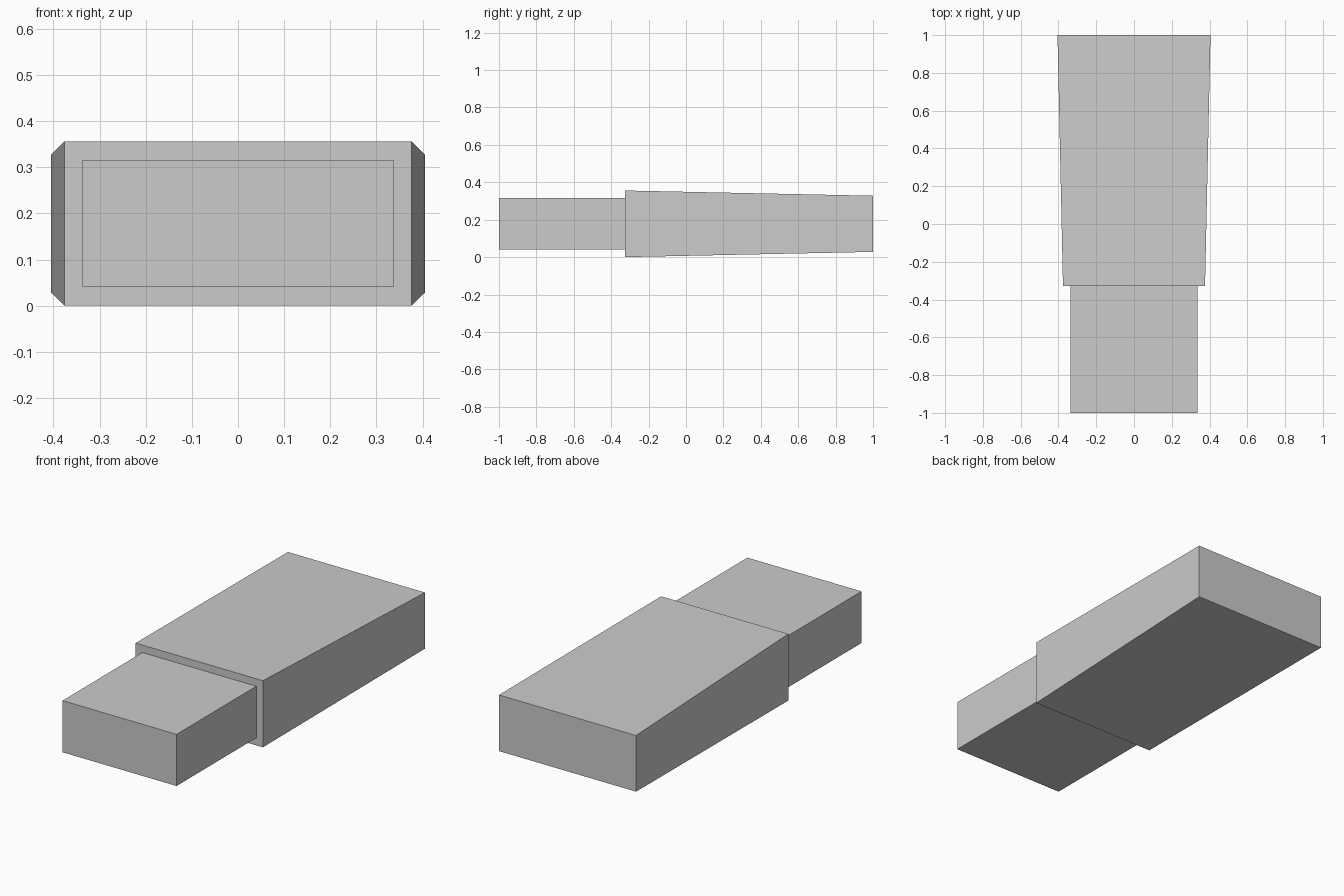
import bpy
import bmesh

cube = bpy.data.objects.get("Cube")
if cube:
    bpy.data.objects.remove(cube, do_unlink=True)

grey = bpy.data.materials.new("plain grey")
grey.use_nodes = True
colour = (0.6, 0.6, 0.6, 1)
grey.diffuse_color = colour
grey.node_tree.nodes["Principled BSDF"].inputs["Base Color"].default_value = colour

MID_Z = 0.178


def tapered_block(name, front, back):
    """Box between two rectangles, each given as (y, half width, half height)."""
    bm = bmesh.new()
    bmesh.ops.create_cube(bm, size=2)
    for v in bm.verts:
        y, half_width, half_height = front if v.co.y < 0 else back
        v.co = (v.co.x * half_width, y, MID_Z + v.co.z * half_height)
    mesh = bpy.data.meshes.new(name)
    bm.to_mesh(mesh)
    bm.free()
    mesh.materials.append(grey)
    obj = bpy.data.objects.new(name, mesh)
    bpy.context.collection.objects.link(obj)
    return obj


# Straight connector, ending at the front face of the housing
tapered_block("connector", (-1, 0.337, 0.138), (-0.327, 0.337, 0.138))

# Housing, growing wider and thinner towards the back
tapered_block("housing", (-0.327, 0.376, 0.178), (1, 0.405, 0.15))
